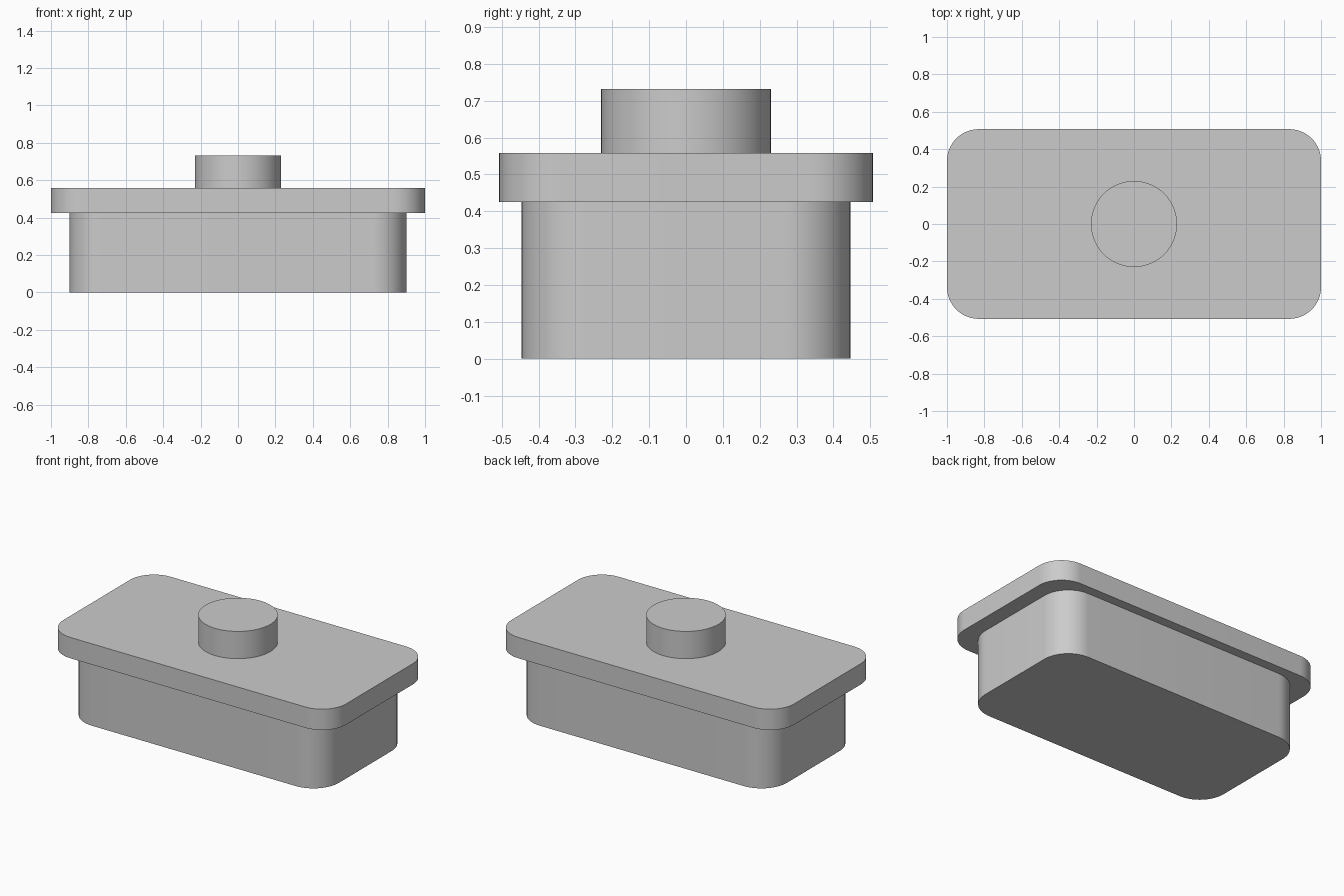
import bpy
import bmesh
from math import cos, sin, pi, radians

# Remove the default cube
cube = bpy.data.objects.get("Cube")
if cube:
    bpy.data.objects.remove(cube, do_unlink=True)

# Single plain grey
grey = bpy.data.materials.new("light_grey")
grey.use_nodes = True
grey.diffuse_color = (0.6, 0.6, 0.6, 1)
grey.node_tree.nodes["Principled BSDF"].inputs["Base Color"].default_value = (0.6, 0.6, 0.6, 1)


def rounded_outline(half_x, half_y, radius, steps):
    """Outline of a rounded rectangle, one arc per corner."""
    points = []
    for corner, (sx, sy) in enumerate([(1, 1), (-1, 1), (-1, -1), (1, -1)]):
        for i in range(steps + 1):
            a = (corner + i / steps) * pi / 2
            points.append((sx * (half_x - radius) + radius * cos(a),
                           sy * (half_y - radius) + radius * sin(a)))
    return points


def extruded(name, outline, bottom, top):
    """Solid slab made by extruding an outline upward."""
    bm = bmesh.new()
    base = bm.faces.new([bm.verts.new((x, y, bottom)) for x, y in outline])
    result = bmesh.ops.extrude_face_region(bm, geom=[base], use_keep_orig=True)
    raised = [g for g in result["geom"] if isinstance(g, bmesh.types.BMVert)]
    bmesh.ops.translate(bm, verts=raised, vec=(0, 0, top - bottom))
    bmesh.ops.remove_doubles(bm, verts=bm.verts[:], dist=1e-5)
    bmesh.ops.recalc_face_normals(bm, faces=bm.faces[:])
    mesh = bpy.data.meshes.new(name)
    bm.to_mesh(mesh)
    bm.free()
    mesh.materials.append(grey)
    obj = bpy.data.objects.new(name, mesh)
    bpy.context.collection.objects.link(obj)
    bpy.ops.object.select_all(action="DESELECT")
    obj.select_set(True)
    bpy.context.view_layer.objects.active = obj
    bpy.ops.object.shade_smooth_by_angle(angle=radians(30))
    return obj


# Block, overhanging plate and round knob
extruded("lower_block", rounded_outline(0.90, 0.446, 0.18, 16), 0, 0.425)
extruded("top_plate", rounded_outline(1.0, 0.507, 0.17, 16), 0.425, 0.558)
extruded("round_knob", rounded_outline(0.23, 0.23, 0.23, 20), 0.558, 0.732)
